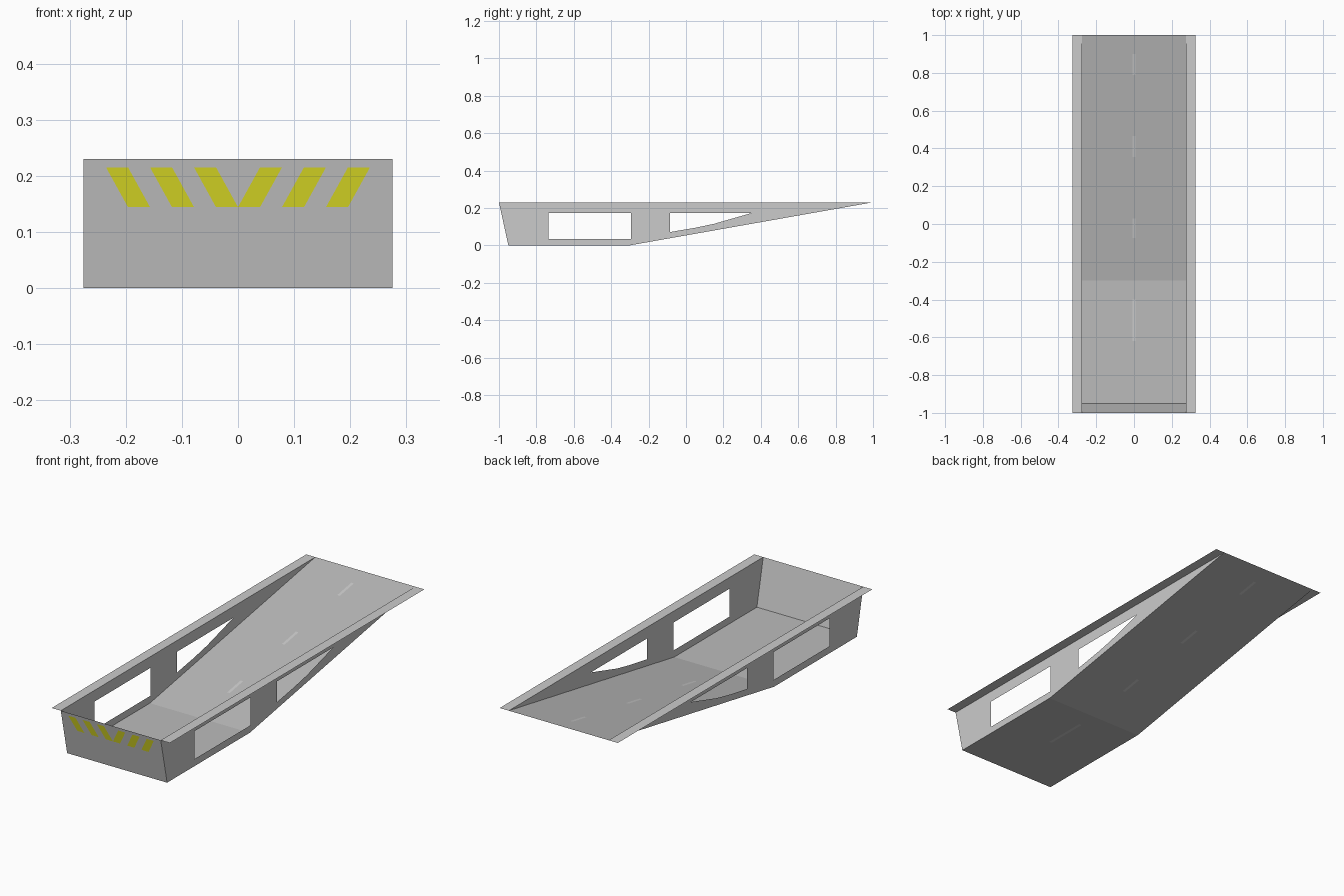
import bpy, bmesh

if "Cube" in bpy.data.objects:
    bpy.data.objects.remove(bpy.data.objects["Cube"])

W, RIM, H = 0.275, 0.325, 0.23       # half width, outer rim, height
Y_FRONT, Y_FOLD = -0.95, -0.30       # bottom front edge, start of slope


def material(name, rgb):
    m = bpy.data.materials.new(name)
    m.diffuse_color = (*rgb, 1)
    m.use_nodes = True
    m.node_tree.nodes["Principled BSDF"].inputs["Base Color"].default_value = m.diffuse_color
    return m


def finish(name, bm, mats=()):
    mesh = bpy.data.meshes.new(name)
    bm.to_mesh(mesh)
    bm.free()
    for m in mats:
        mesh.materials.append(m)
    ob = bpy.data.objects.new(name, mesh)
    bpy.context.collection.objects.link(ob)
    return ob


def add_face(bm, pts):
    return bm.faces.new([bm.verts.new(p) for p in pts])


def floor_z(y):
    return max(0.0, (y - Y_FOLD) / (1 - Y_FOLD) * H)


def front_y(z):
    return Y_FRONT - 0.05 * z / H


grey = material("road_grey", (0.5, 0.5, 0.5))
white = material("lane_paint", (0.72, 0.72, 0.72))
yellow = material("hazard_yellow", (0.78, 0.78, 0.02))

# Floor and ramp, with lane dashes set into the centre column
dashes = [(-0.62, -0.40), (-0.075, 0.03), (0.355, 0.465), (0.79, 0.90)]
rows = sorted([Y_FRONT, Y_FOLD, 1.0] + [y for d in dashes for y in d])
cols = [-W, -0.007, 0.007, W]
bm = bmesh.new()
grid = [[bm.verts.new((x, y, floor_z(y))) for x in cols] for y in rows]
for j in range(len(rows) - 1):
    for i in range(3):
        f = bm.faces.new((grid[j][i], grid[j][i + 1],
                          grid[j + 1][i + 1], grid[j + 1][i]))
        f.material_index = int(i == 1 and (rows[j], rows[j + 1]) in dashes)
finish("road_floor", bm, (grey, white))

# Sloping front panel
bm = bmesh.new()
add_face(bm, [(-W, Y_FRONT, 0), (W, Y_FRONT, 0), (W, -1, H), (-W, -1, H)])
finish("front_panel", bm)

# Hazard stripes, mirrored about the centre
bm = bmesh.new()
step, z0, z1 = 0.0392, 0.144, 0.215
for side in (-1, 1):
    for k in range(3):
        a = 2 * k * step
        pts = [(a, z0), (a + step, z0), (a + 2 * step, z1), (a + step, z1)]
        add_face(bm, [(side * x, front_y(z) - 0.0012, z)
                      for x, z in pts[::side]])
finish("hazard_stripes", bm, (yellow,))

# Side walls with two window openings, and flat top rims
outline = [(-1, H), (Y_FRONT, 0), (Y_FOLD, 0), (1, H)]
window = [(-0.735, 0.035), (-0.295, 0.035), (-0.295, 0.174), (-0.735, 0.174)]
slope_window = [(-0.085, 0.071), (0.05, 0.094), (0.15, 0.115),
                (0.355, 0.174), (-0.085, 0.174)]
for side, label in ((-1, "left"), (1, "right")):
    bm = bmesh.new()
    for loop in (outline, window, slope_window):
        vs = [bm.verts.new((side * W, y, z)) for y, z in loop]
        for a, b in zip(vs, vs[1:] + vs[:1]):
            bm.edges.new((a, b))
    bmesh.ops.triangle_fill(bm, edges=bm.edges[:], use_beauty=True,
                            normal=(side, 0, 0))
    bm.normal_update()
    for f in bm.faces:
        if f.normal.x * side < 0:
            f.normal_flip()
    finish(label + "_wall", bm)

    bm = bmesh.new()
    rim = [(W, -1, H), (RIM, -1, H), (RIM, 1, H), (W, 1, H)]
    add_face(bm, [(side * x, y, z) for x, y, z in rim[::side]])
    finish(label + "_rim", bm)
